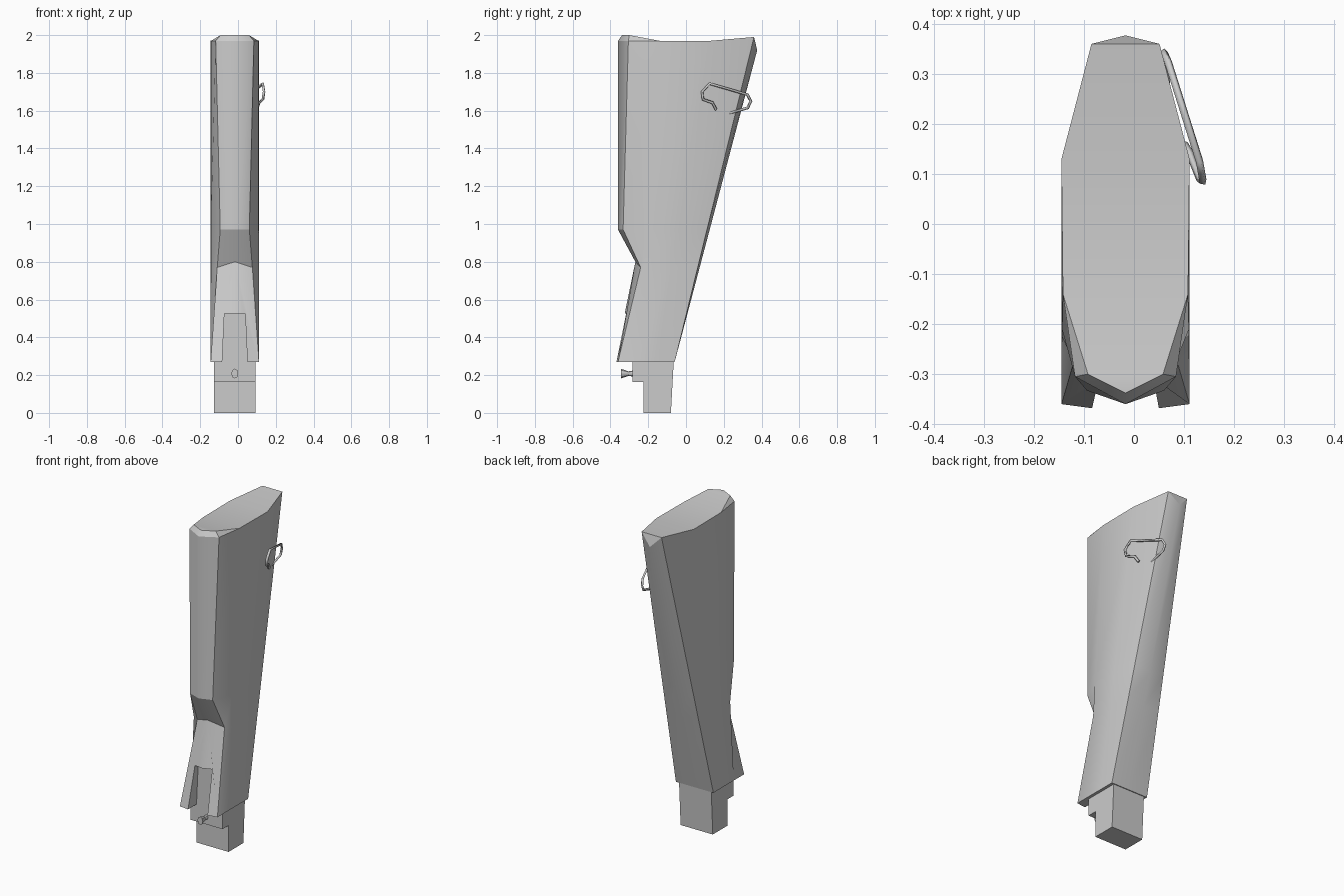
import bpy, bmesh, math
from mathutils import Vector

if "Cube" in bpy.data.objects:
    bpy.data.objects.remove(bpy.data.objects["Cube"])

CX = -0.017          # centre plane of the stock


def make_object(name, bm):
    bmesh.ops.recalc_face_normals(bm, faces=bm.faces)
    me = bpy.data.meshes.new(name)
    bm.to_mesh(me)
    bm.free()
    ob = bpy.data.objects.new(name, me)
    bpy.context.collection.objects.link(ob)
    return ob


def extrude_profile(name, yz, half):
    """Side profile extruded symmetrically across the centre plane."""
    bm = bmesh.new()
    f = bm.faces.new([bm.verts.new((CX - half, y, z)) for y, z in yz])
    r = bmesh.ops.extrude_face_region(bm, geom=[f])
    bmesh.ops.translate(bm, vec=(2 * half, 0, 0),
                        verts=[v for v in r['geom'] if isinstance(v, bmesh.types.BMVert)])
    return make_object(name, bm)


# Stock body: ten-sided sections lofted upwards
# side and back points run straight from the bottom section to the top one
low = [Vector(p) for p in ((.128, -.26, .27), (.128, -.16, .27), (.128, -.06, .27), (0, -.06, .27))]
high = [Vector(p) for p in ((.125, -.14, 1.97), (.128, .13, 1.97), (.068, .36, 1.99), (0, .377, 1.92))]
fronts = [  # front ridge, front edge
    ((0, -.377, .27), (.128, -.36, .27)),
    ((0, -.268, .80), (.093, -.24, .77)),
    ((0, -.36, .97), (.077, -.333, .97)),
    ((0, -.36, 1.97), (.101, -.305, 1.97))]
bm = bmesh.new()


def vert(p, side=1):
    return bm.verts.new((CX + side * p[0], p[1], p[2]))


rings = []
for ridge, edge in fronts:
    t = (edge[2] - .27) / 1.7
    pts = [ridge, edge] + [a.lerp(b, t) for a, b in zip(low, high)]
    rings.append([vert(p) for p in pts] + [vert(p, -1) for p in pts[4:0:-1]])
for a, b in zip(rings, rings[1:]):
    for i in range(10):
        j = (i + 1) % 10
        bm.faces.new((a[i], a[j], b[j], b[i]))
bm.faces.new(rings[0])

# Butt end: bevelled front lip and dished top
R = rings[-1]
tip, lip_r, lip_l = vert((0, -.338, 2)), vert((.075, -.30, 2)), vert((.075, -.30, 2), -1)
for f in ((R[0], R[1], lip_r, tip), (R[1], R[2], lip_r),
          (R[0], R[9], lip_l, tip), (R[9], R[8], lip_l),
          (tip, lip_r, lip_l), (lip_r, R[2], R[8], lip_l),
          (R[2], R[3], R[7], R[8]), (R[3], R[4], R[6], R[7]), (R[4], R[5], R[6])):
    bm.faces.new(f)
stock = make_object("stock_body", bm)

# Tapered slot cut into the lower front
bm = bmesh.new()
slot = [bm.verts.new((CX + s * w, -.6, z))
        for s, w, z in ((-1, .07, .2), (1, .07, .2), (1, .055, .525), (-1, .055, .525))]
r = bmesh.ops.extrude_face_region(bm, geom=[bm.faces.new(slot)])
bmesh.ops.translate(bm, vec=(0, .315, 0),
                    verts=[v for v in r['geom'] if isinstance(v, bmesh.types.BMVert)])
cutter = make_object("slot_cutter", bm)
cutter.hide_render = True
mod = stock.modifiers.new("slot", 'BOOLEAN')
mod.operation, mod.solver, mod.object = 'DIFFERENCE', 'EXACT', cutter
bpy.context.view_layer.objects.active = stock
bpy.ops.object.modifier_apply(modifier=mod.name)
bpy.data.objects.remove(cutter)

# Smooth the sides and centre ridges, keep the other edges sharp
bm = bmesh.new()
bm.from_mesh(stock.data)
for f in bm.faces:
    f.smooth = True
for e in bm.edges:
    on_ridge = all(abs(v.co.x - CX) < 1e-4 for v in e.verts)
    e.smooth = on_ridge or e.calc_face_angle(0) < math.radians(22)
bm.to_mesh(stock.data)
bm.free()

# Stepped mounting block below the stock
extrude_profile("mounting_block",
                [(-.225, 0), (-.08, 0), (-.064, .29), (-.284, .29), (-.284, .163), (-.225, .163)], .11)

# Small waisted screw at the front of the block
bm = bmesh.new()
loops = []
for y, rad in ((-.345, .026), (-.305, .012), (-.28, .016)):
    loops.append([bm.verts.new((CX + rad * .7 * math.cos(k * math.pi / 4), y,
                                .208 + rad * math.sin(k * math.pi / 4))) for k in range(8)])
for a, b in zip(loops, loops[1:]):
    for k in range(8):
        bm.faces.new((a[k], a[k - 1], b[k - 1], b[k]))
bm.faces.new(loops[0])
bm.faces.new(loops[-1])
make_object("block_screw", bm)

# Wire sling loop on the right side
path = [(.100, .16, 1.605), (.112, .14, 1.642), (.132, .09, 1.66), (.138, .085, 1.70),
        (.131, .125, 1.743), (.068, .325, 1.685), (.060, .343, 1.65),
        (.062, .327, 1.615), (.066, .23, 1.587)]
cu = bpy.data.curves.new("sling_loop", 'CURVE')
cu.dimensions = '3D'
cu.bevel_depth = .008
cu.bevel_resolution = 0
cu.use_fill_caps = True
sp = cu.splines.new('POLY')
sp.points.add(len(path) - 1)
for p, co in zip(sp.points, path):
    p.co = (*co, 1)
bpy.context.collection.objects.link(bpy.data.objects.new("sling_loop", cu))
